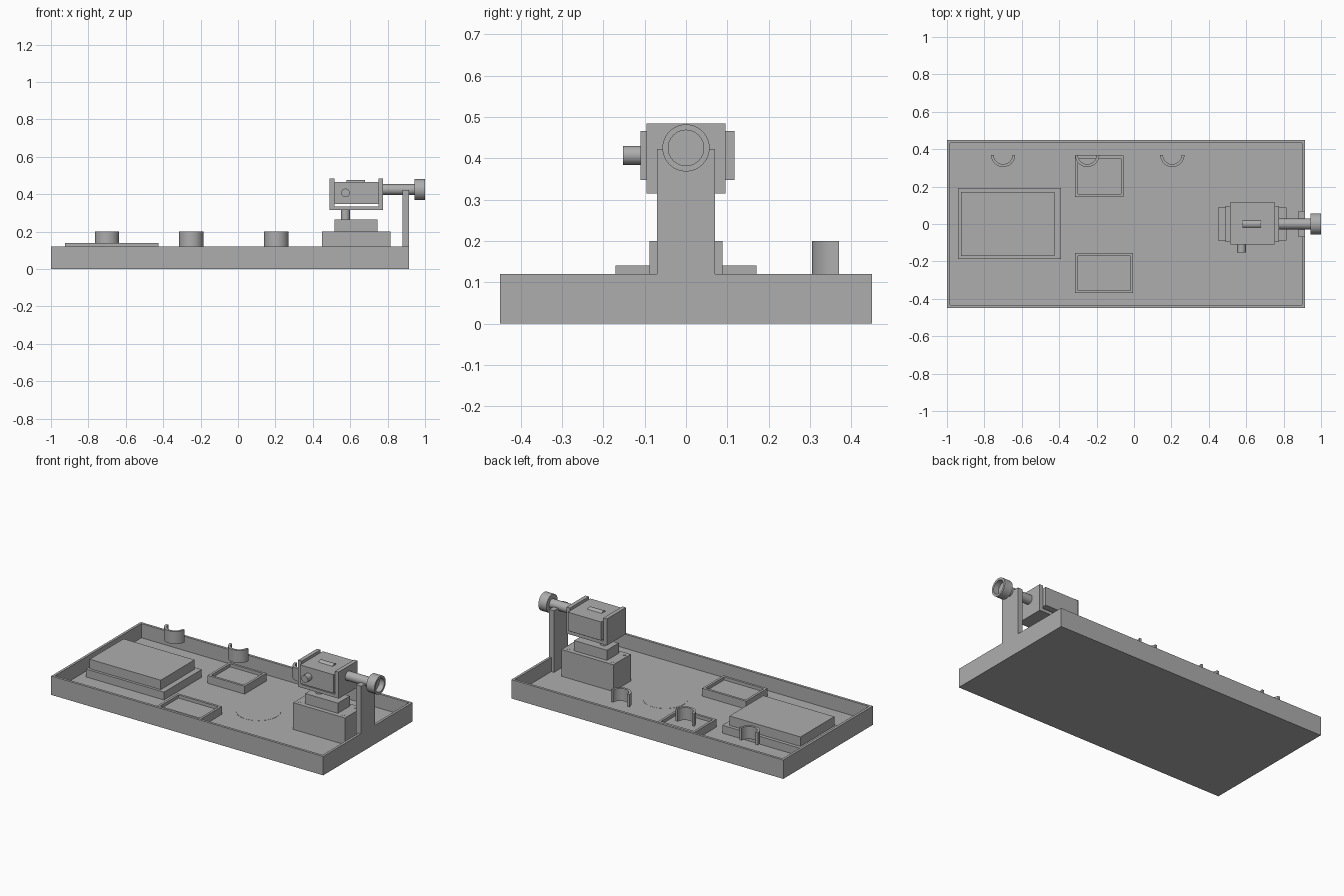
import bpy, bmesh, math
from mathutils import Matrix, Vector

cube = bpy.data.objects.get("Cube")
if cube:
    bpy.data.objects.remove(cube, do_unlink=True)

GREY = (0.42, 0.42, 0.42, 1)
mat = bpy.data.materials.new("plain grey")
mat.use_nodes = True
mat.diffuse_color = GREY
mat.node_tree.nodes["Principled BSDF"].inputs["Base Color"].default_value = GREY


def finish(name, bm, smooth=False):
    bmesh.ops.recalc_face_normals(bm, faces=bm.faces)
    me = bpy.data.meshes.new(name)
    bm.to_mesh(me)
    bm.free()
    me.materials.append(mat)
    ob = bpy.data.objects.new(name, me)
    bpy.context.collection.objects.link(ob)
    if smooth:
        bpy.ops.object.select_all(action="DESELECT")
        ob.select_set(True)
        bpy.context.view_layer.objects.active = ob
        bpy.ops.object.shade_smooth_by_angle(angle=math.radians(35))
    return ob


def recess(bm, axis, rim, depth):
    """Sink the face pointing along axis, leaving a rim around it."""
    bm.normal_update()
    face = max(bm.faces, key=lambda f: f.normal.dot(axis))
    bmesh.ops.inset_region(bm, faces=[face], thickness=rim, use_even_offset=True)
    inner = bmesh.ops.extrude_face_region(bm, geom=[face])["geom"]
    verts = [g for g in inner if isinstance(g, bmesh.types.BMVert)]
    bmesh.ops.translate(bm, verts=verts, vec=-axis * depth)
    if face.is_valid:
        bmesh.ops.delete(bm, geom=[face], context="FACES_ONLY")


def box(name, x, y, z, rim=0, depth=0):
    bm = bmesh.new()
    size = [b - a for a, b in (x, y, z)]
    mid = [(a + b) / 2 for a, b in (x, y, z)]
    bmesh.ops.create_cube(bm, size=1, matrix=Matrix.Translation(mid) @ Matrix.Diagonal((*size, 1)))
    if depth:
        recess(bm, Vector((0, 0, 1)), rim, depth)
    return finish(name, bm)


def rod(name, start, end, r, rim=0, depth=0):
    a, b = Vector(start), Vector(end)
    axis = (b - a).normalized()
    rot = axis.to_track_quat("Z", "Y").to_matrix().to_4x4()
    bm = bmesh.new()
    bmesh.ops.create_cone(bm, cap_ends=True, segments=40, radius1=r, radius2=r,
                          depth=(b - a).length, matrix=Matrix.Translation((a + b) / 2) @ rot)
    if depth:
        recess(bm, axis, rim, depth)
    return finish(name, bm, True)


def clip(name, x, y, z0, z1, r_out, r_in, steps=24):
    """Half ring opening to the back."""
    bm = bmesh.new()
    angles = [math.pi + math.pi * i / steps for i in range(steps + 1)]
    outer = [bm.verts.new((x + r_out * math.cos(a), y + r_out * math.sin(a), z0)) for a in angles]
    inner = [bm.verts.new((x + r_in * math.cos(a), y + r_in * math.sin(a), z0)) for a in angles]
    faces = [bm.faces.new((outer[i], outer[i + 1], inner[i + 1], inner[i])) for i in range(steps)]
    top = bmesh.ops.extrude_face_region(bm, geom=faces, use_keep_orig=True)["geom"]
    bmesh.ops.translate(bm, vec=(0, 0, z1 - z0), verts=[g for g in top if isinstance(g, bmesh.types.BMVert)])
    return finish(name, bm, True)


# Tray with sunken floor
FLOOR = 0.03
box("tray", (-1, 0.915), (-0.45, 0.45), (0, 0.12), 0.016, 0.12 - FLOOR)
rod("floor_disc", (0.145, 0, FLOOR - 0.01), (0.145, 0, FLOOR + 0.001), 0.13)

# Large stepped case
box("case_base", (-0.94, -0.39), (-0.187, 0.192), (FLOOR, 0.08))
box("case_lid", (-0.925, -0.425), (-0.17, 0.17), (0.08, 0.14))

# Shallow square dishes
box("back_dish", (-0.315, -0.055), (0.145, 0.365), (FLOOR, 0.08), 0.015, 0.02)
box("front_dish", (-0.315, -0.005), (-0.37, -0.155), (FLOOR, 0.08), 0.015, 0.02)

# Row of holding clips
for i, x in enumerate((-0.7, -0.25, 0.205)):
    clip(f"clip_{i + 1}", x, 0.37, 0.12, 0.2, 0.065, 0.05)

# Pedestal under the head
box("pedestal", (0.45, 0.815), (-0.088, 0.088), (FLOOR, 0.2))
box("pedestal_step", (0.515, 0.745), (-0.06, 0.06), (0.2, 0.265))
rod("pedestal_pin", (0.575, 0, 0.265), (0.575, 0, 0.318), 0.024)
for x in (0.475, 0.785):
    for y in (-0.06, 0.06):
        rod("pedestal_screw", (x, y, 0.195), (x, y, 0.202), 0.009)

# Head: block held in a U bracket
box("bracket_bottom", (0.49, 0.775), (-0.095, 0.095), (0.315, 0.335))
for side, x in (("inner", 0.49), ("outer", 0.75)):
    box(f"bracket_{side}_jaw", (x, x + 0.025), (-0.095, 0.095), (0.315, 0.484))
box("head_block", (0.515, 0.75), (-0.11, 0.117), (0.348, 0.466))
rod("head_top_roller", (0.58, 0, 0.45), (0.68, 0, 0.45), 0.025)
rod("front_knob", (0.575, -0.1, 0.407), (0.575, -0.152, 0.407), 0.023)

# Post, shaft and hollow hand wheel
box("post", (0.88, 0.915), (-0.07, 0.07), (FLOOR, 0.422))
rod("shaft", (0.77, 0, 0.425), (0.95, 0, 0.425), 0.029)
rod("hand_wheel", (0.943, 0, 0.425), (1.0, 0, 0.425), 0.057, 0.014, 0.035)
